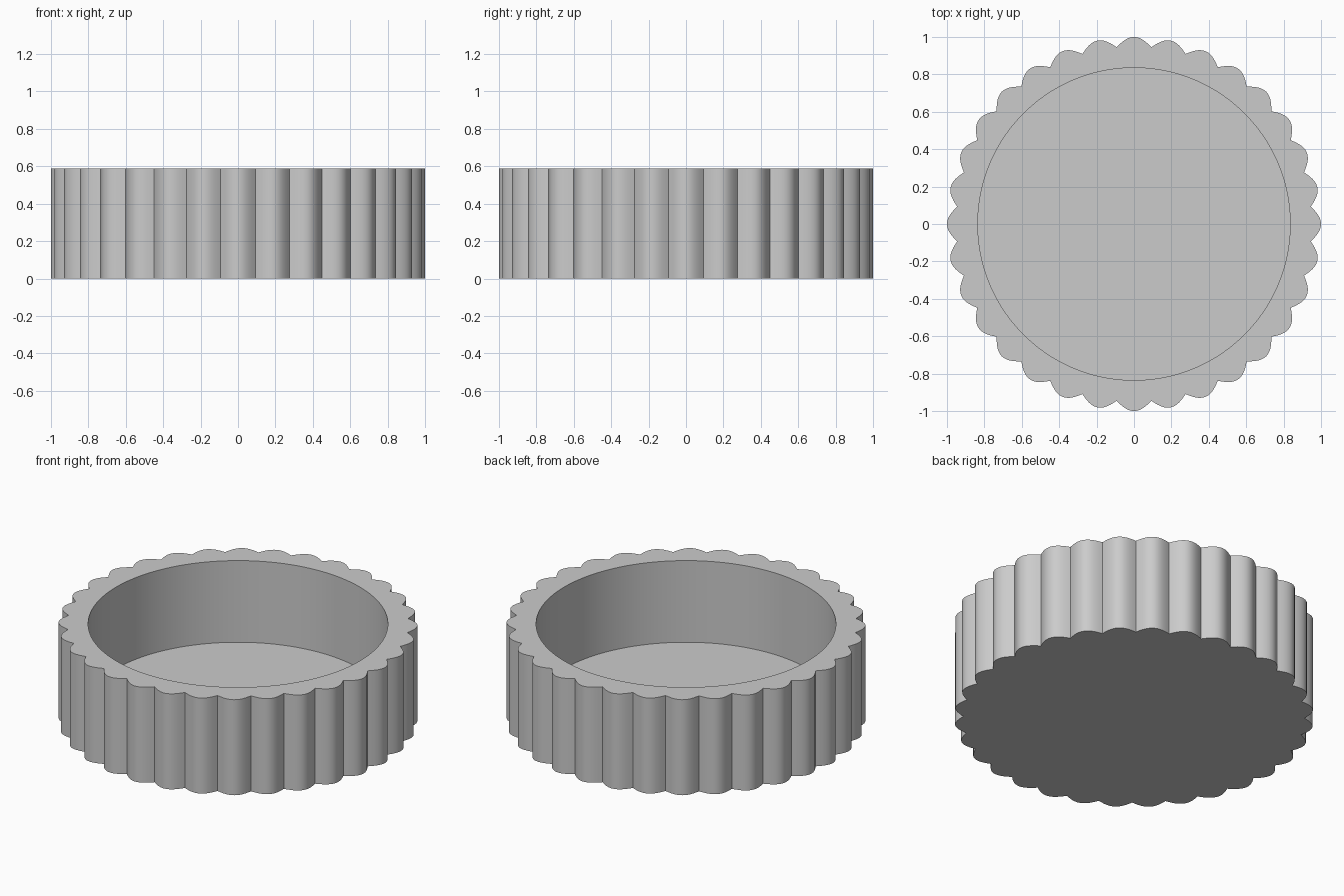
import bpy, bmesh
from math import sin, cos, pi

LOBES, STEPS = 32, 12
COUNT = LOBES * STEPS
HEIGHT, FLOOR = 0.587, 0.085
INNER, VALLEY, SCALLOP = 0.835, 0.95, 0.05

cube = bpy.data.objects.get("Cube")
if cube:
    bpy.data.objects.remove(cube, do_unlink=True)

grey = bpy.data.materials.new("light grey")
colour = (0.6, 0.6, 0.6, 1)
grey.diffuse_color = colour
grey.use_nodes = True
grey.node_tree.nodes["Principled BSDF"].inputs["Base Color"].default_value = colour


def scallop(angle):
    """Outer radius: a row of round lobes meeting in sharp valleys."""
    return VALLEY + SCALLOP * abs(cos(angle * LOBES / 2))


def ring(bm, radius, z):
    verts = []
    for i in range(COUNT):
        a = 2 * pi * i / COUNT
        r = radius(a)
        verts.append(bm.verts.new((r * cos(a), r * sin(a), z)))
    return verts


def bridge(bm, lower, upper):
    for i in range(COUNT):
        j = (i + 1) % COUNT
        bm.faces.new((lower[i], lower[j], upper[j], upper[i]))


# Scalloped dish: underside, outer wall, rim, inner wall, floor
bm = bmesh.new()
rings = [ring(bm, scallop, 0), ring(bm, scallop, HEIGHT),
         ring(bm, lambda a: INNER, HEIGHT), ring(bm, lambda a: INNER, FLOOR)]
for lower, upper in zip(rings, rings[1:]):
    bridge(bm, lower, upper)
bm.faces.new(rings[0][::-1])
bm.faces.new(rings[-1])

mesh = bpy.data.meshes.new("scalloped_dish")
bm.to_mesh(mesh)
bm.free()
mesh.materials.append(grey)
dish = bpy.data.objects.new("scalloped_dish", mesh)
bpy.context.collection.objects.link(dish)

# Smooth walls, sharp rims and valleys
bpy.ops.object.select_all(action='DESELECT')
dish.select_set(True)
bpy.context.view_layer.objects.active = dish
bpy.ops.object.shade_smooth_by_angle(angle=pi / 6)
